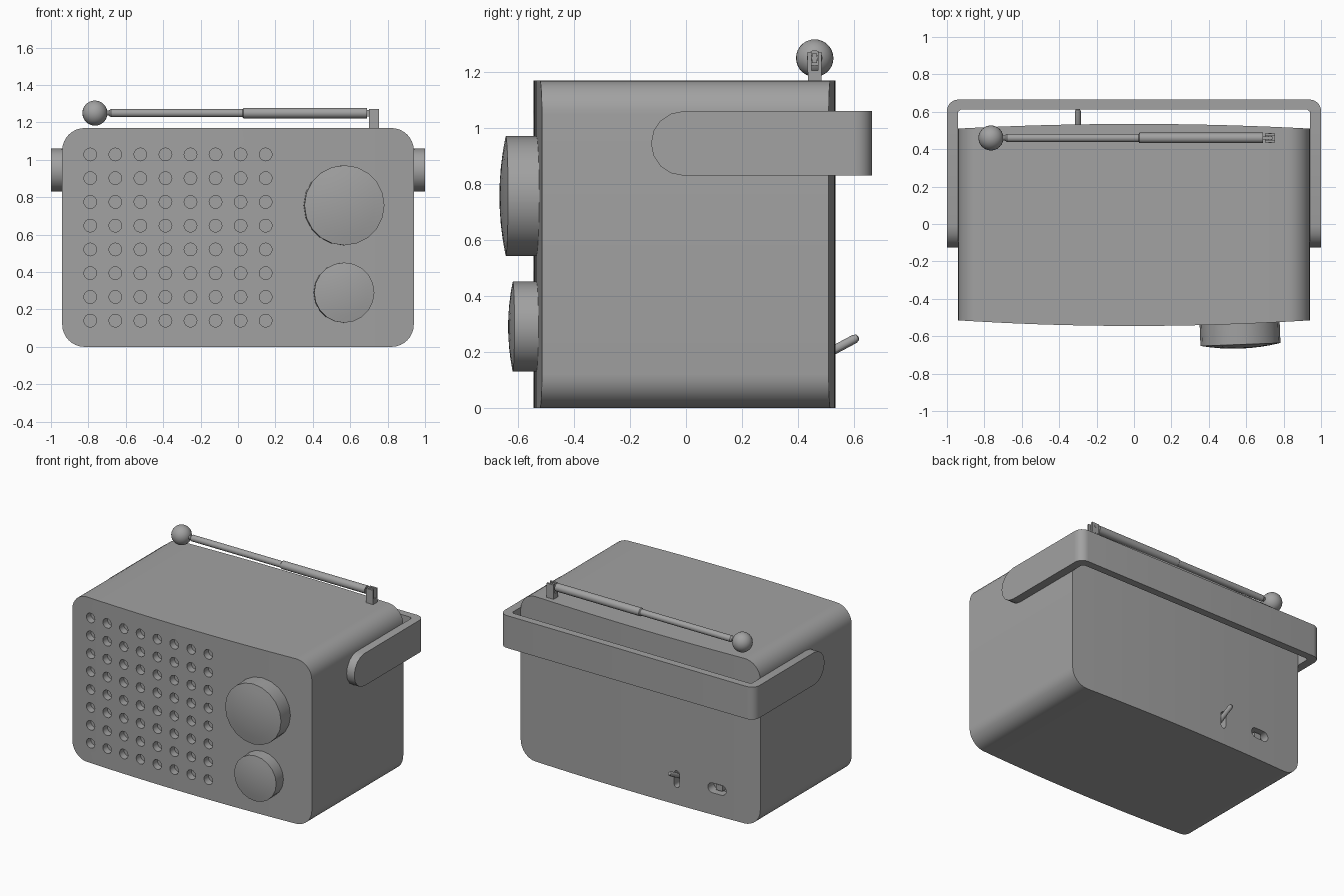
import bpy, bmesh, math
from mathutils import Matrix, Vector

if "Cube" in bpy.data.objects:
    bpy.data.objects.remove(bpy.data.objects["Cube"])

grey = bpy.data.materials.new("plain_grey")
grey.diffuse_color = (0.36, 0.36, 0.36, 1)
grey.use_nodes = True
grey.node_tree.nodes["Principled BSDF"].inputs["Base Color"].default_value = grey.diffuse_color


def finish(name, bm, angle=30):
    bmesh.ops.recalc_face_normals(bm, faces=bm.faces)
    me = bpy.data.meshes.new(name)
    bm.to_mesh(me)
    bm.free()
    me.materials.append(grey)
    ob = bpy.data.objects.new(name, me)
    bpy.context.collection.objects.link(ob)
    smooth(ob, angle)
    return ob


def smooth(ob, angle=30):
    bpy.ops.object.select_all(action='DESELECT')
    bpy.context.view_layer.objects.active = ob
    ob.select_set(True)
    bpy.ops.object.shade_smooth_by_angle(angle=math.radians(angle))


def prism(bm, pts, direction):
    """Extrude a closed outline along a direction."""
    f = bm.faces.new([bm.verts.new(p) for p in pts])
    r = bmesh.ops.extrude_face_region(bm, geom=[f])
    vs = [v for v in r["geom"] if isinstance(v, bmesh.types.BMVert)]
    bmesh.ops.translate(bm, verts=vs, vec=direction)


def lathe(bm, profile, matrix, sides):
    """Spin (radius, distance) pairs around local z; radius 0 closes the end."""
    rings = []
    for r, d in profile:
        n = 1 if r == 0 else sides
        rings.append([bm.verts.new(matrix @ Vector((r * math.cos(math.tau * i / n),
                      r * math.sin(math.tau * i / n), d))) for i in range(n)])
    for a, b in zip(rings, rings[1:]):
        for i in range(sides):
            j = (i + 1) % sides
            q = [a[i % len(a)], a[j % len(a)], b[j % len(b)], b[i % len(b)]]
            bm.faces.new(list(dict.fromkeys(q)))


def axis(origin, direction):
    return Matrix.Translation(origin) @ Vector(direction).to_track_quat('Z', 'Y').to_matrix().to_4x4()


def box(bm, x0, x1, y0, y1, z0, z1):
    prism(bm, [(x0, y0, z0), (x1, y0, z0), (x1, y1, z0), (x0, y1, z0)], (0, 0, z1 - z0))


def front_y(x):
    return -0.545 + 0.03 * (x / 0.94) ** 2


def back_y(x):
    return 0.535 - 0.025 * (x / 0.94) ** 2


# Body: columns across x with rounded corners and bowed front and back
W, H, R = 0.94, 1.17, 0.12
half = [((W - R) * i / 8, 0.0) for i in range(8)]
half += [(W - R + R * math.sin(a), R - R * math.cos(a))
         for a in (math.pi / 2 * i / 8 for i in range(9))]
columns = [(-x, d) for x, d in reversed(half[1:])] + half
bm = bmesh.new()
loops = []
for x, d in columns:
    f, b = front_y(x), back_y(x)
    loops.append([bm.verts.new(p) for p in
                  ((x, f, d), (x, f, H - d), (x, b, H - d), (x, b, d))])
for a, b in zip(loops, loops[1:]):
    for i in range(4):
        j = (i + 1) % 4
        bm.faces.new((a[i], a[j], b[j], b[i]))
bm.faces.new(loops[0])
bm.faces.new(loops[-1])
body = finish("body", bm)


def pill(cx, cz, w, h, y, n=8):
    """Stadium outline in the xz plane."""
    r = min(w, h) / 2
    pts = []
    for i in range(2 * n + 2):
        a = math.pi * (i if i <= n else i - 1) / n
        if w > h:
            a -= math.pi / 2
        s = 1 if i <= n else -1
        ox, oz = (s * (w / 2 - r), 0) if w > h else (0, s * (h / 2 - r))
        pts.append((cx + ox + r * math.cos(a), y, cz + oz + r * math.sin(a)))
    return pts


# Speaker holes and the two rear slots
bm = bmesh.new()
for i in range(8):
    for j in range(8):
        x, z = -0.79 + 0.134 * i, 0.14 + 0.127 * j
        lathe(bm, [(0, -0.1), (0.034, -0.1), (0.034, 0.05), (0, 0.05)],
              axis((x, front_y(x), z), (0, 1, 0)), 16)
prism(bm, pill(-0.30, 0.18, 0.04, 0.12, 0.47), (0, 0.2, 0))
prism(bm, pill(-0.61, 0.19, 0.14, 0.07, 0.46), (0, 0.2, 0))
cutter = finish("hole_cutter", bm)
cutter.hide_render = True
mod = body.modifiers.new("holes", 'BOOLEAN')
mod.operation = 'DIFFERENCE'
mod.solver = 'EXACT'
mod.object = cutter
bpy.context.view_layer.objects.active = body
bpy.ops.object.modifier_apply(modifier="holes")
bpy.data.objects.remove(cutter)
smooth(body)

# Domed knobs, square to the bowed front
for name, z, r, depth, dome in (("tuning_knob", 0.757, 0.214, 0.11, 0.022),
                                ("volume_knob", 0.29, 0.161, 0.085, 0.016)):
    bm = bmesh.new()
    x = 0.565
    profile = [(0, -0.02), (r, -0.02), (r, depth)]
    profile += [(r * k, depth + dome * (1 - k * k)) for k in (0.75, 0.5, 0.25, 0)]
    lathe(bm, profile, axis((x, front_y(x), z), (0.038, -1, 0)), 20)
    finish(name, bm)

# Handle: a strap with rounded ends wrapped round the back
cz, hr, cy = 0.945, 0.115, -0.01
bm = bmesh.new()
for s in (-1, 1):
    pts = [(s * 0.94, cy - hr * math.sin(math.pi * i / 8), cz + hr * math.cos(math.pi * i / 8))
           for i in range(9)]
    pts += [(s * 0.94, 0.6, cz - hr), (s * 0.94, 0.6, cz + hr)]
    prism(bm, pts, (s * 0.06, 0, 0))
finish("handle_arms", bm)
bm = bmesh.new()
outer = [(0.94 + 0.06 * math.cos(a), 0.605 + 0.06 * math.sin(a))
         for a in (math.pi / 2 * i / 6 for i in range(7))]
right = [(0.94, 0.6), (1.0, 0.6)] + outer
right = [(0.925, 0.612), (0.94, 0.6)] + right[1:]
loop = right + [(-x, y) for x, y in reversed(right)]
prism(bm, [(x, y, cz - hr) for x, y in loop], (0, 0, 2 * hr))
finish("handle_back", bm)

# Telescopic antenna lying along the top
AY, AZ = 0.46, 1.25
bm = bmesh.new()
lathe(bm, [(0, 0), (0.014, 0), (0.014, 0.035), (0.022, 0.045), (0.022, 0.75), (0.028, 0.755),
           (0.028, 1.415), (0, 1.415)], axis((-0.725, AY, AZ), (1, 0, 0)), 16)
finish("antenna_rod", bm)
bm = bmesh.new()
bmesh.ops.create_uvsphere(bm, u_segments=24, v_segments=14, radius=0.067,
                          matrix=Matrix.Translation((-0.765, AY, AZ)))
finish("antenna_ball", bm)

# Forked antenna post with its tongue and pin
bm = bmesh.new()
box(bm, 0.70, 0.755, AY - 0.024, AY + 0.024, 1.15, 1.205)
for s in (-1, 1):
    y = AY + s * 0.018
    box(bm, 0.70, 0.755, y - 0.007, y + 0.007, 1.20, 1.272)
box(bm, 0.685, 0.74, AY - 0.009, AY + 0.009, 1.232, 1.266)
lathe(bm, [(0, -0.026), (0.009, -0.026), (0.009, 0.026), (0, 0.026)],
      axis((0.727, AY, AZ), (0, 1, 0)), 12)
finish("antenna_post", bm)

# Rear toggle lever and slide switch
bm = bmesh.new()
lathe(bm, [(0, 0), (0.016, 0), (0.016, 0.145), (0.011, 0.157), (0, 0.161)],
      axis((-0.30, 0.475, 0.178), (0, 0.88, 0.47)), 12)
finish("toggle_lever", bm)
bm = bmesh.new()
box(bm, -0.635, -0.585, 0.45, 0.50, 0.17, 0.21)
finish("slide_switch", bm)
